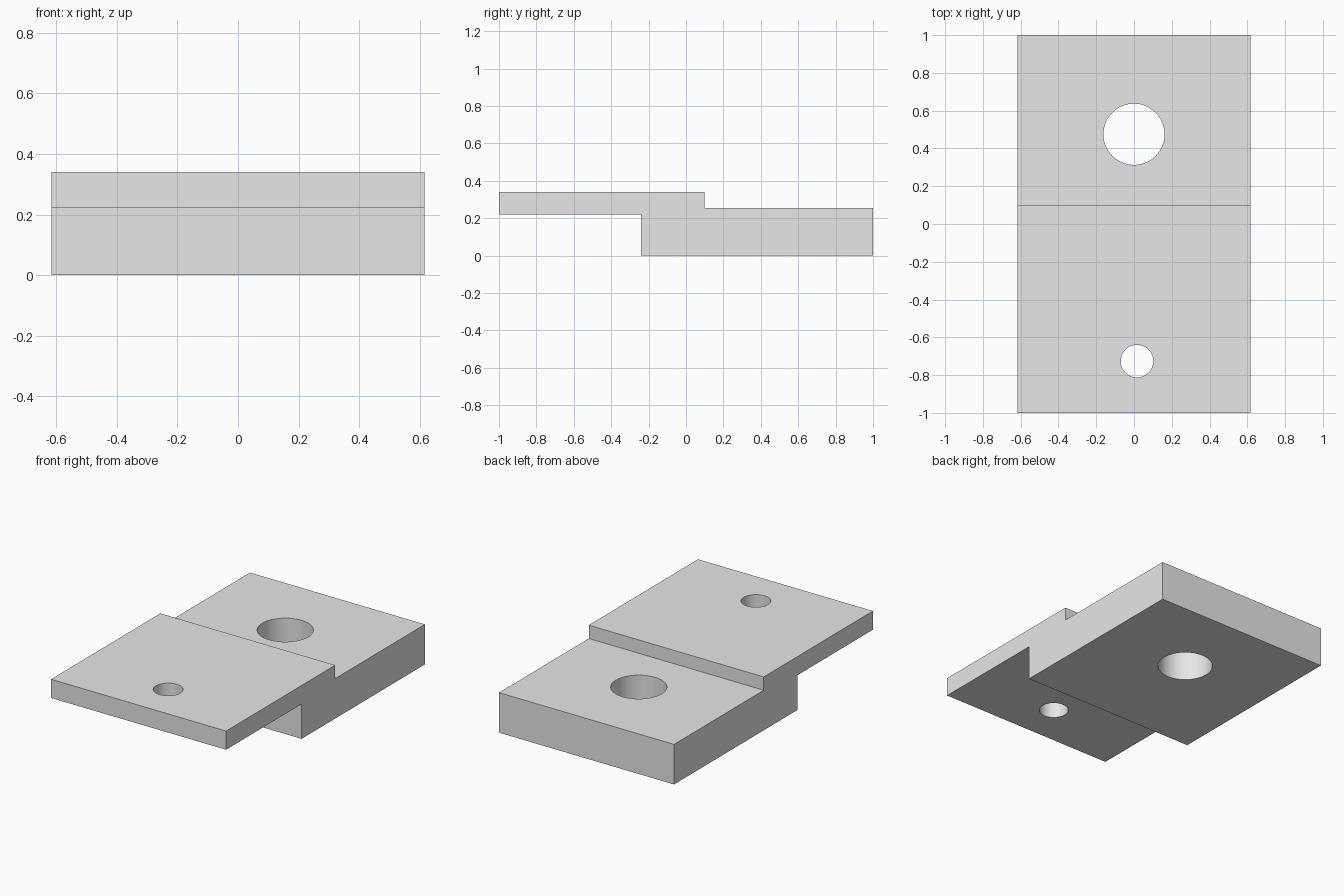
import bpy
import bmesh
from mathutils import Matrix, Vector

cube = bpy.data.objects.get("Cube")
if cube:
    bpy.data.objects.remove(cube, do_unlink=True)

HALF_WIDTH = 0.616

# Single plain grey finish
grey = bpy.data.materials.new("light_grey")
grey.use_nodes = True
colour = (0.8, 0.8, 0.8, 1.0)
grey.diffuse_color = colour
for node in grey.node_tree.nodes:
    if node.type == 'BSDF_PRINCIPLED':
        node.inputs["Base Color"].default_value = colour


def add_object(name, bm):
    bmesh.ops.recalc_face_normals(bm, faces=bm.faces)
    mesh = bpy.data.meshes.new(name)
    bm.to_mesh(mesh)
    bm.free()
    mesh.materials.append(grey)
    obj = bpy.data.objects.new(name, mesh)
    bpy.context.collection.objects.link(obj)
    return obj


def hole_cutter(name, x, y, radius):
    bm = bmesh.new()
    bmesh.ops.create_cone(bm, cap_ends=True, segments=64, radius1=radius,
                          radius2=radius, depth=2,
                          matrix=Matrix.Translation((x, y, 0)))
    obj = add_object(name, bm)
    obj.hide_render = True
    return obj


# Stepped plate: side profile (y, z) extruded across the width
profile = [(-1, 0.221), (-0.24, 0.221), (-0.24, 0), (1, 0),
           (1, 0.255), (0.098, 0.255), (0.098, 0.34), (-1, 0.34)]
bm = bmesh.new()
side = bm.faces.new([bm.verts.new((-HALF_WIDTH, y, z)) for y, z in profile])
extruded = bmesh.ops.extrude_face_region(bm, geom=[side], use_keep_orig=True)
moved = [g for g in extruded["geom"] if isinstance(g, bmesh.types.BMVert)]
bmesh.ops.translate(bm, verts=moved, vec=Vector((2 * HALF_WIDTH, 0, 0)))
plate = add_object("stepped_plate", bm)

# Through holes: large one in the thick block, small one in the thin tongue
cutters = [hole_cutter("large_hole_cutter", 0, 0.475, 0.162),
           hole_cutter("small_hole_cutter", 0.016, -0.726, 0.086)]
for cutter in cutters:
    mod = plate.modifiers.new(cutter.name, 'BOOLEAN')
    mod.operation = 'DIFFERENCE'
    mod.solver = 'EXACT'
    mod.object = cutter

# Bake the cuts and remove the cutters
bpy.context.view_layer.update()
graph = bpy.context.evaluated_depsgraph_get()
baked = bpy.data.meshes.new_from_object(plate.evaluated_get(graph))
plate.modifiers.clear()
plate.data = baked
for cutter in cutters:
    bpy.data.objects.remove(cutter, do_unlink=True)

# Smooth hole walls, crisp outer edges
bpy.ops.object.select_all(action='DESELECT')
plate.select_set(True)
bpy.context.view_layer.objects.active = plate
bpy.ops.object.shade_smooth_by_angle()
